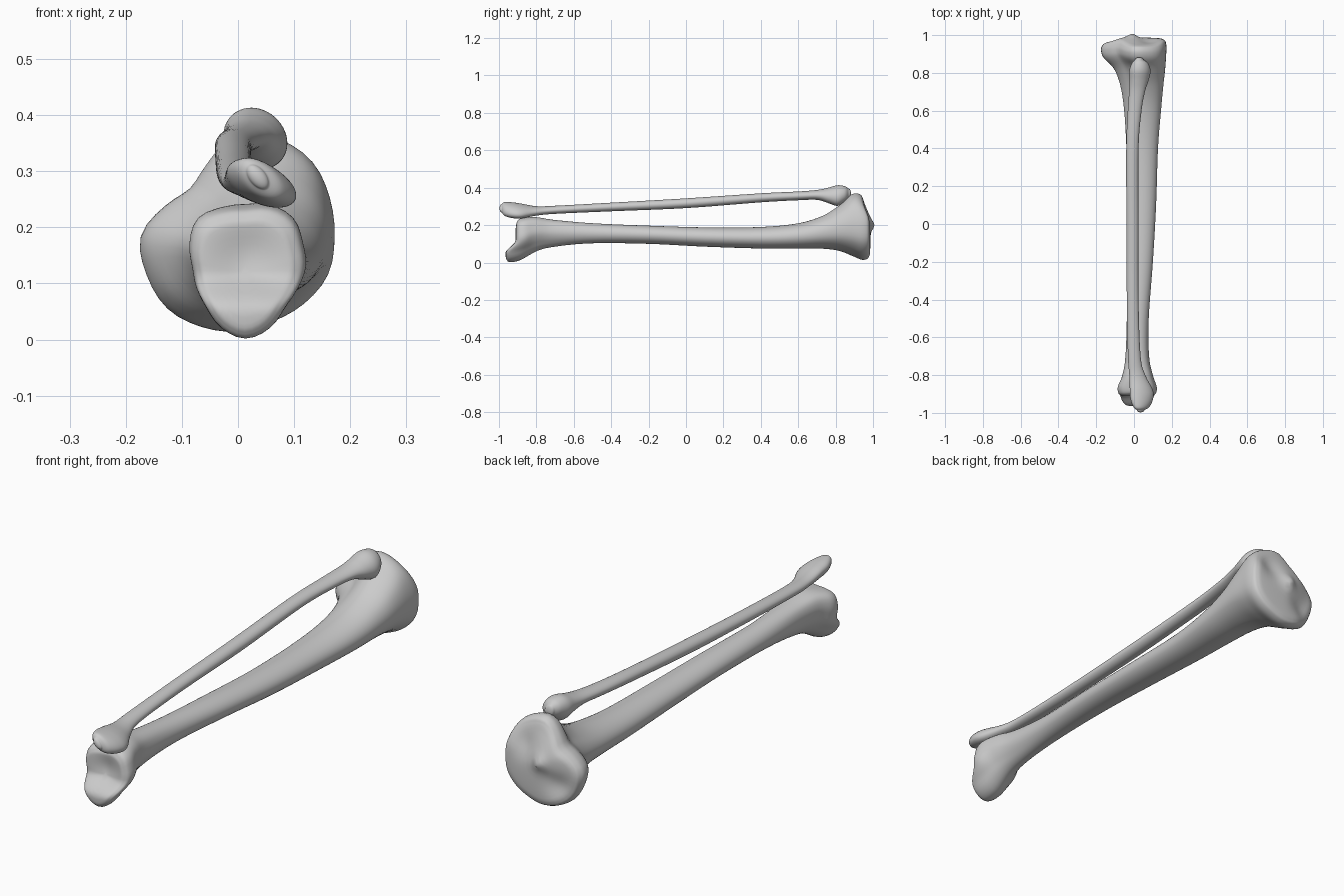
import bpy, bmesh, math
from math import cos, sin, exp, pi

cube = bpy.data.objects.get("Cube")
if cube:
    bpy.data.objects.remove(cube, do_unlink=True)

SIDES = 48
ANGLES = [2 * pi * i / SIDES for i in range(SIDES)]

bone = bpy.data.materials.new("bone grey")
bone.use_nodes = True
bone.diffuse_color = (.6, .6, .6, 1)
bone.node_tree.nodes["Principled BSDF"].inputs["Base Color"].default_value = (.6, .6, .6, 1)


def smooth(t):
    t = max(0, min(1, t))
    return t * t * (3 - 2 * t)


def spline(a, b, c, d, t):
    """Catmull-Rom value between b and c."""
    return b + t / 2 * (c - a + t * (2 * a - 5 * b + 4 * c - d + t * (3 * (b - c) + d - a)))


def resample(rows, steps):
    """Smooth a list of stations, keeping the first and last."""
    padded = [rows[0]] + rows + [rows[-1]]
    result = []
    for i in range(len(rows) - 1):
        group = padded[i:i + 4]
        for s in range(steps):
            result.append([spline(*values, s / steps) for values in zip(*group)])
    return result + [list(rows[-1])]


def fit_to_box(points):
    """Scale an outline so that it spans -1 to 1 in both directions."""
    spans = [(min(v), max(v)) for v in zip(*points)]
    return [[(2 * v - lo - hi) / (hi - lo) for v, (lo, hi) in zip(p, spans)] for p in points]


def polar_outline(radii):
    count = len(radii)
    points = []
    for a in ANGLES:
        place = a / (2 * pi) * count
        i = int(place)
        near = [radii[(i + k) % count] for k in (-1, 0, 1, 2)]
        r = spline(*near, place - i)
        points.append((r * cos(a), r * sin(a)))
    return fit_to_box(points)


def slanted_outline(slant):
    return [(cos(a), sin(a + slant)) for a in ANGLES]


def loft_bone(name, stations, start_shape, end_shape, warp, dome):
    """Stations hold y, left, right, bottom, top and shape weight (-1 start, 1 end)."""
    round_shape = slanted_outline(0)
    rings = []
    for y, left, right, low, high, weight in resample(stations, 5):
        special = end_shape if weight > 0 else start_shape
        w = min(1, abs(weight))
        ring = []
        for p, q in zip(round_shape, special):
            u, v = [m + (n - m) * w for m, n in zip(p, q)]
            ring.append(((left + right + u * (right - left)) / 2, y,
                         (low + high + v * (high - low)) / 2))
        rings.append(ring)

    # Rounded end caps made of shrinking rings
    def cap(ring, direction):
        cx, cy, cz = [sum(v) / SIDES for v in zip(*ring)]
        out = []
        for k in (.95, .88, .78, .66, .52, .38, .24, .1):
            y = cy + direction * dome * math.sqrt(1 - k * k)
            out.append([(cx + (x - cx) * k, y, cz + (z - cz) * k) for x, _, z in ring])
        return out

    rings = cap(rings[0], -1)[::-1] + rings + cap(rings[-1], 1)
    bm = bmesh.new()
    loops = [[bm.verts.new((x, warp(x, y, z), z)) for x, y, z in ring] for ring in rings]
    for a, b in zip(loops, loops[1:]):
        for i in range(SIDES):
            j = (i + 1) % SIDES
            bm.faces.new((a[i], a[j], b[j], b[i]))
    bm.faces.new(loops[0])
    bm.faces.new(loops[-1])
    bmesh.ops.recalc_face_normals(bm, faces=bm.faces)
    for face in bm.faces:
        face.smooth = True
    mesh = bpy.data.meshes.new(name)
    bm.to_mesh(mesh)
    bm.free()
    mesh.materials.append(bone)
    obj = bpy.data.objects.new(name, mesh)
    bpy.context.collection.objects.link(obj)
    return obj


def bump(x, z, cx, cz, size):
    return exp(-((x - cx) ** 2 + (z - cz) ** 2) / size ** 2)


def shin_warp(x, y, z):
    # Knee end: sloped rim, two shallow dishes and a raised middle ridge
    knee = smooth((y - .8) / .17)
    y -= knee * (.035 * smooth((z - .22) / .13) + .02 * smooth((-x - .05) / .1))
    dishes = bump(x, z, .07, .25, .05) + bump(x, z, -.08, .12, .05)
    y += knee ** 4 * (.02 * bump(x, z, -.01, .2, .03) - .018 * dishes)
    # Ankle end: inner knob reaching past a hollow joint face
    ankle = smooth((-.8 - y) / .11)
    y -= ankle * .05 * smooth((.12 - z) / .07)
    y += ankle ** 4 * .02 * bump(x, z, .02, .15, .06)
    return y


# Shin bone: kidney-shaped knee end, wedge-shaped ankle end
knee_shape = polar_outline([.17, .175, .185, .185, .18, .14, .12, .14,
                            .172, .175, .177, .17, .165, .16, .165, .172])
ankle_shape = polar_outline([.107, .11, .12, .115, .105, .11, .12, .108,
                             .095, .095, .1, .115, .125, .115, .1, .1])
shin_stations = [
    (-.91, -.07, .1, .015, .215, -1),
    (-.895, -.083, .117, .002, .232, -1),
    (-.86, -.085, .12, .012, .24, -1),
    (-.8, -.062, .1, .06, .243, -.8),
    (-.7, -.046, .08, .085, .228, -.4),
    (-.5, -.038, .078, .103, .21, 0),
    (-.2, -.032, .1, .1, .197, 0),
    (.1, -.03, .117, .085, .188, 0),
    (.4, -.04, .127, .075, .19, 0),
    (.6, -.052, .143, .074, .21, .1),
    (.73, -.072, .155, .074, .25, .4),
    (.82, -.105, .165, .062, .305, .8),
    (.89, -.16, .17, .035, .355, 1),
    (.94, -.175, .172, .015, .37, 1),
    (.97, -.165, .165, .02, .362, 1),
    (.98, -.15, .15, .035, .345, 1),
]
loft_bone("shin_bone", shin_stations, ankle_shape, knee_shape, shin_warp, .008)


# Calf bone: slim bowed shaft, slanted ankle knob and bulbous head
calf_stations = [
    (-.985, .015, .055, .268, .312, -1),
    (-.97, -.002, .08, .25, .323, -1),
    (-.93, -.018, .1, .238, .322, -1),
    (-.88, -.022, .1, .236, .315, -1),
    (-.8, -.025, .06, .25, .302, -.6),
    (-.7, -.032, .035, .26, .304, -.2),
    (-.4, -.038, .024, .274, .32, 0),
    (0, -.04, .024, .291, .343, 0),
    (.4, -.041, .024, .322, .37, 0),
    (.6, -.033, .04, .333, .38, .2),
    (.7, -.026, .058, .335, .388, .5),
    (.76, -.024, .077, .318, .4, 1),
    (.81, -.025, .088, .303, .413, 1),
    (.85, -.012, .075, .325, .408, 1),
    (.87, .005, .05, .343, .395, 1),
]
loft_bone("calf_bone", calf_stations, slanted_outline(-.5), slanted_outline(-.15),
          lambda x, y, z: y, .012)
